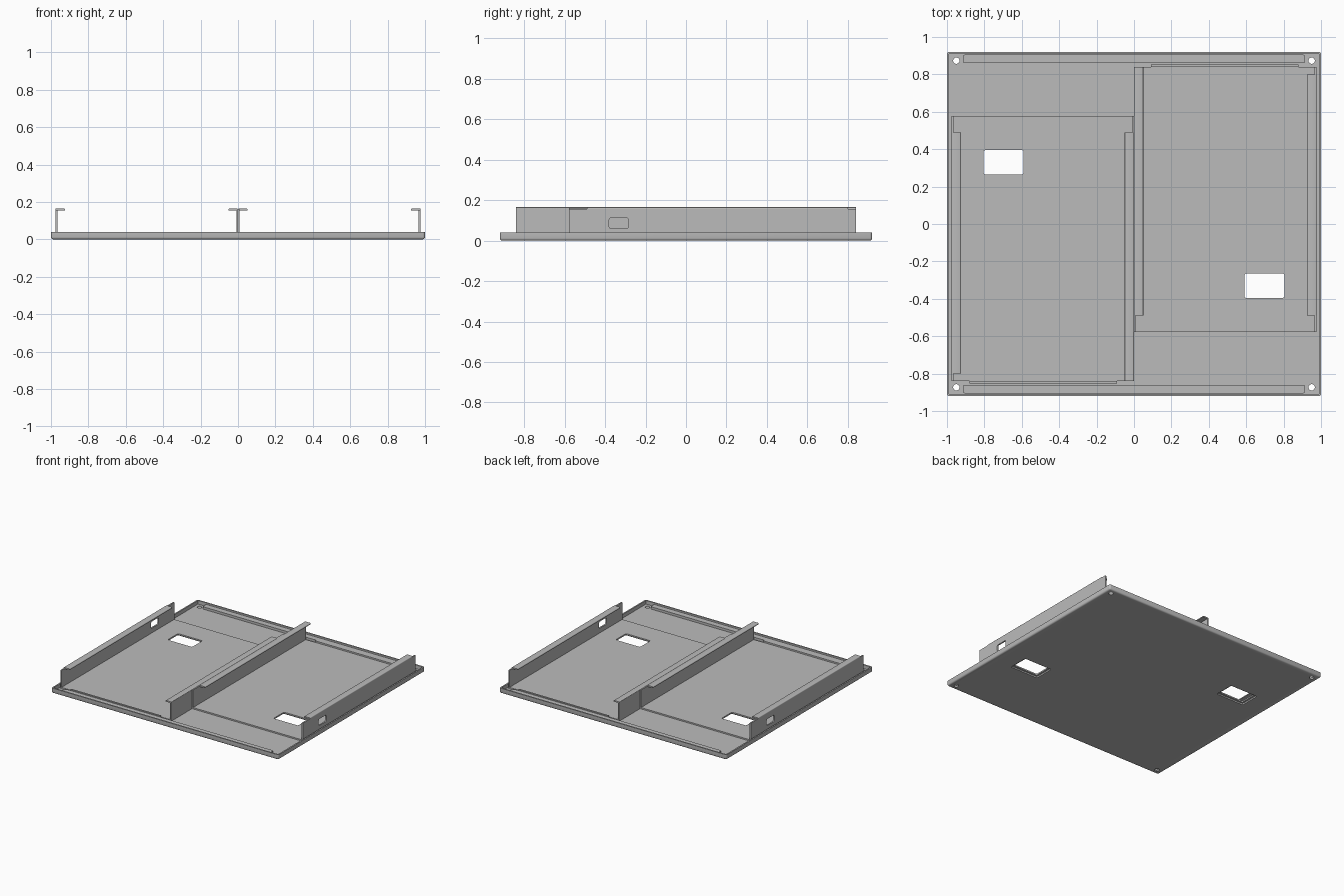
import bpy, bmesh, math
from mathutils import Matrix

if "Cube" in bpy.data.objects:
    bpy.data.objects.remove(bpy.data.objects["Cube"], do_unlink=True)

steel = bpy.data.materials.new("grey_steel")
steel.use_nodes = True
colour = (0.5, 0.5, 0.5, 1)
steel.diffuse_color = colour
steel.node_tree.nodes["Principled BSDF"].inputs["Base Color"].default_value = colour

HALF_X, HALF_Y, RIM = 1.0, 0.92, 0.04
T = 0.011          # sheet thickness
TOP = 0.165        # top of the channel flanges


def finish(name, bm):
    mesh = bpy.data.meshes.new(name)
    bm.to_mesh(mesh)
    bm.free()
    mesh.materials.append(steel)
    ob = bpy.data.objects.new(name, mesh)
    bpy.context.collection.objects.link(ob)
    return ob


def box(name, x, y, z, round_edges=None, radius=0.01):
    """Box from ranges; round_edges picks edges to bevel by their two ends."""
    bm = bmesh.new()
    bmesh.ops.create_cube(bm, size=1)
    for v in bm.verts:
        for i, (a, b) in enumerate((x, y, z)):
            v.co[i] = a if v.co[i] < 0 else b
    if round_edges:
        edges = [e for e in bm.edges if round_edges(e.verts[0].co, e.verts[1].co)]
        bmesh.ops.bevel(bm, geom=edges, offset=radius, segments=3,
                        profile=0.5, affect='EDGES')
    return finish(name, bm)


def vertical(a, b):
    return abs(a.z - b.z) > 0.001


def along_x(a, b):
    return abs(a.x - b.x) > 0.001


def cut(ob, cutters):
    bpy.context.view_layer.objects.active = ob
    for c in cutters:
        c.hide_render = True
        mod = ob.modifiers.new("cut", 'BOOLEAN')
        mod.operation, mod.solver, mod.object = 'DIFFERENCE', 'EXACT', c
        bpy.ops.object.modifier_apply(modifier=mod.name)
        bpy.data.objects.remove(c, do_unlink=True)


def turned_copy(ob, name):
    """Second copy, turned half way round the vertical axis."""
    twin = ob.copy()
    twin.data = ob.data.copy()
    twin.data.transform(Matrix.Rotation(math.pi, 4, 'Z'))
    twin.name = name
    bpy.context.collection.objects.link(twin)


def window(x, y, margin=0.0):
    return box("window_cutter", (x[0] - margin, x[1] + margin),
               (y[0] - margin, y[1] + margin), (-0.1, 0.1), vertical)


# Shallow tray with rounded lower edges and a thin rim
tray = box("tray", (-HALF_X, HALF_X), (-HALF_Y, HALF_Y), (0, RIM),
           lambda a, b: vertical(a, b) or max(a.z, b.z) < 0.001, 0.012)
pocket = box("pocket_cutter", (-HALF_X + T, HALF_X - T),
             (-HALF_Y + T, HALF_Y - T), (T, 0.2))
cutters = [pocket]
for sx in (-1, 1):
    for sy in (-1, 1):
        bm = bmesh.new()
        bmesh.ops.create_cone(bm, cap_ends=True, segments=20, radius1=0.017,
                              radius2=0.017, depth=0.3,
                              matrix=Matrix.Translation((sx * 0.95, sy * 0.873, 0)))
        cutters.append(finish("hole_cutter", bm))
WIN_X, WIN_Y = (0.59, 0.805), (-0.395, -0.265)
cutters.append(window(WIN_X, WIN_Y, 0.015))
cutters.append(window((-WIN_X[1], -WIN_X[0]), (-WIN_Y[1], -WIN_Y[0]), 0.015))
cut(tray, cutters)

# Long stiffener strips at both ends of the tray
strip = box("back_strip", (-0.915, 0.915), (0.86, 0.905), (T, 0.03), vertical)
turned_copy(strip, "front_strip")

# Channel floor with window
Y0, Y1 = -0.578, 0.84
floor = box("right_channel_floor", (0.003, 0.975), (Y0, Y1), (T, 2 * T))
cut(floor, [window(WIN_X, WIN_Y)])

# Outer wall with a small side window
outer = box("right_outer_wall", (0.966, 0.977), (Y0, Y1), (T, TOP - 0.008))
cut(outer, [box("side_cutter", (0.9, 1.05), (-0.38, -0.285), (0.06, 0.112),
                along_x)])

# Inner wall, inward flanges and the low end lip
inner = box("right_inner_wall", (0, 0.009), (Y0, Y1), (T, TOP - 0.003))


def flange_edges(a, b):
    return abs(a.y - b.y) > 0.001 and min(a.z, b.z) > TOP - 0.002


outer_flange = box("right_outer_flange", (0.925, 0.977), (-0.49, 0.80),
                   (TOP - T, TOP), flange_edges, 0.006)
inner_flange = box("right_inner_flange", (0, 0.05), (-0.49, Y1),
                   (TOP - T, TOP), flange_edges, 0.006)
lip = box("right_end_lip", (0.09, 0.88), (Y1, 0.853), (T, 0.034))

for part in (floor, outer, inner, outer_flange, inner_flange, lip):
    turned_copy(part, part.name.replace("right", "left"))

# Smooth the small bends, keep the sheet edges sharp
for ob in bpy.context.scene.objects:
    ob.select_set(ob.type == 'MESH')
bpy.context.view_layer.objects.active = tray
bpy.ops.object.shade_smooth_by_angle(angle=math.radians(35))
